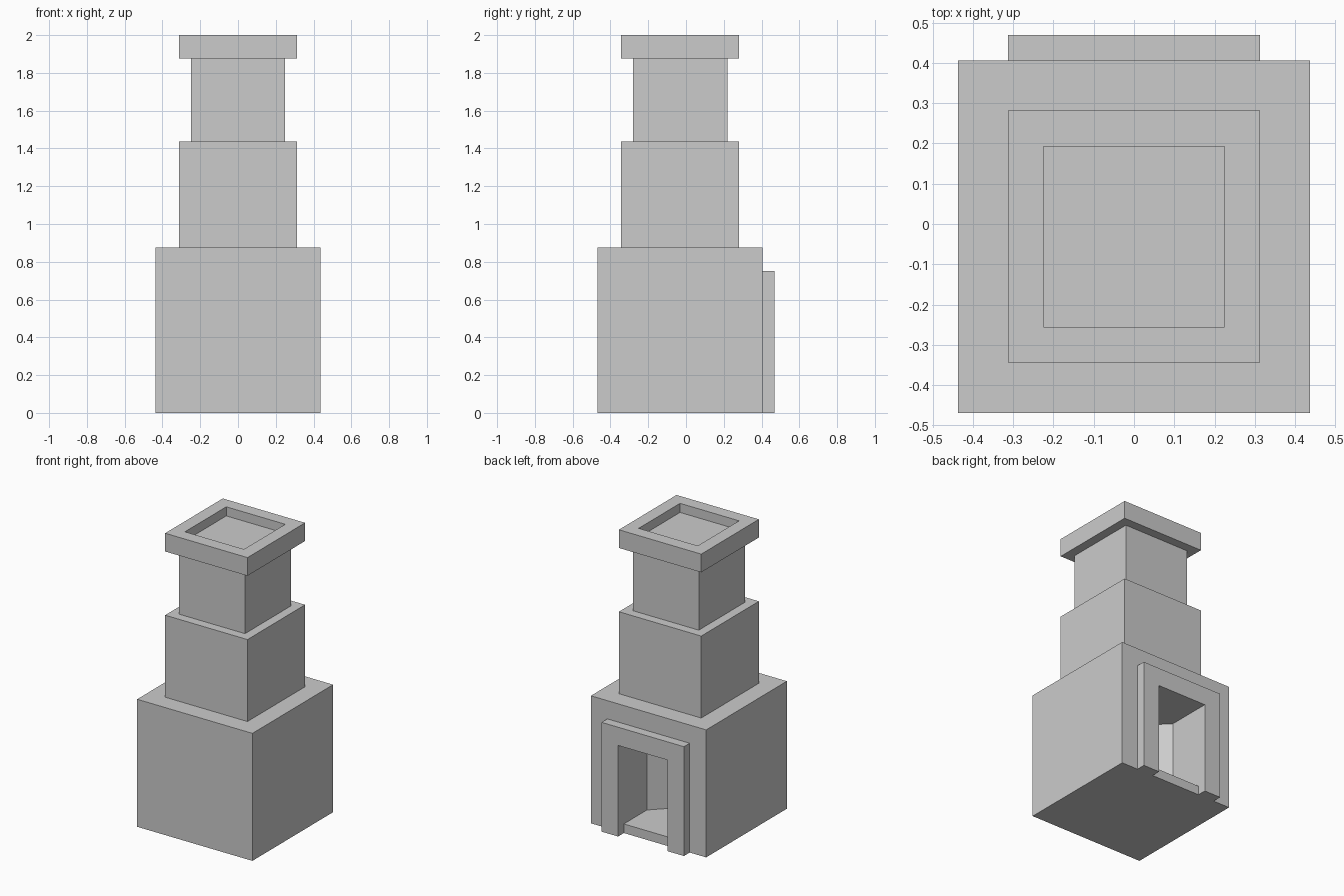
import bpy, bmesh

if "Cube" in bpy.data.objects:
    bpy.data.objects.remove(bpy.data.objects["Cube"])

U = 1 / 16          # the model sits on a 1/16 unit grid
CY = -U / 2         # chimney axis is set slightly towards the front


def to_object(name, bm):
    bmesh.ops.recalc_face_normals(bm, faces=bm.faces)
    mesh = bpy.data.meshes.new(name)
    bm.to_mesh(mesh)
    bm.free()
    ob = bpy.data.objects.new(name, mesh)
    bpy.context.collection.objects.link(ob)
    return ob


def prism(points, direction):
    """Extrude a closed 3D outline along a direction."""
    bm = bmesh.new()
    face = bm.faces.new([bm.verts.new(p) for p in points])
    out = bmesh.ops.extrude_face_region(bm, geom=[face], use_keep_orig=True)
    verts = [g for g in out["geom"] if isinstance(g, bmesh.types.BMVert)]
    bmesh.ops.translate(bm, verts=verts, vec=direction)
    return bm


def block(half, z0, z1):
    """Square block centred on the chimney axis."""
    h = half * U
    pts = [(sx * h, CY + sy * h, z0 * U)
           for sx, sy in ((-1, -1), (1, -1), (1, 1), (-1, 1))]
    return prism(pts, (0, 0, (z1 - z0) * U))


# Stacked tiers of the chimney
base = to_object("fireplace_base", block(7, 0, 14))
to_object("lower_stack", block(5, 14, 23))
to_object("upper_stack", block(4, 23, 30))

# Cap with a shallow square recess in its top
bm = block(5, 30, 32)
top = max(bm.faces, key=lambda f: f.calc_center_median().z)
bmesh.ops.inset_region(bm, faces=[top], thickness=2 * U)
out = bmesh.ops.extrude_face_region(bm, geom=[top])
bmesh.ops.translate(bm, vec=(0, 0, -U),
                    verts=[g for g in out["geom"] if isinstance(g, bmesh.types.BMVert)])
bmesh.ops.delete(bm, geom=[f for f in [top] if f.is_valid], context="FACES")
to_object("chimney_cap", bm)

# Hearth recess: straight jambs, then walls angled at 45 degrees to the axis
plan = [(-3, 9), (-3, 3), (0, 0), (3, 3), (3, 9)]
cutter = to_object("hearth_cutter",
                   prism([(x * U, CY + y * U, U) for x, y in plan], (0, 0, 9 * U)))
cutter.hide_render = True
cutter.display_type = "WIRE"
mod = base.modifiers.new("hearth", "BOOLEAN")
mod.operation = "DIFFERENCE"
mod.solver = "EXACT"
mod.object = cutter

# Bake the cut so the helper can go
bpy.context.view_layer.objects.active = base
bpy.ops.object.modifier_apply(modifier=mod.name)
bpy.data.objects.remove(cutter)

# Door surround on the back face
arch = [(-5, 0), (-3, 0), (-3, 10), (3, 10), (3, 0), (5, 0), (5, 12), (-5, 12)]
to_object("hearth_surround",
          prism([(x * U, CY + 7 * U, z * U) for x, z in arch], (0, U, 0)))
